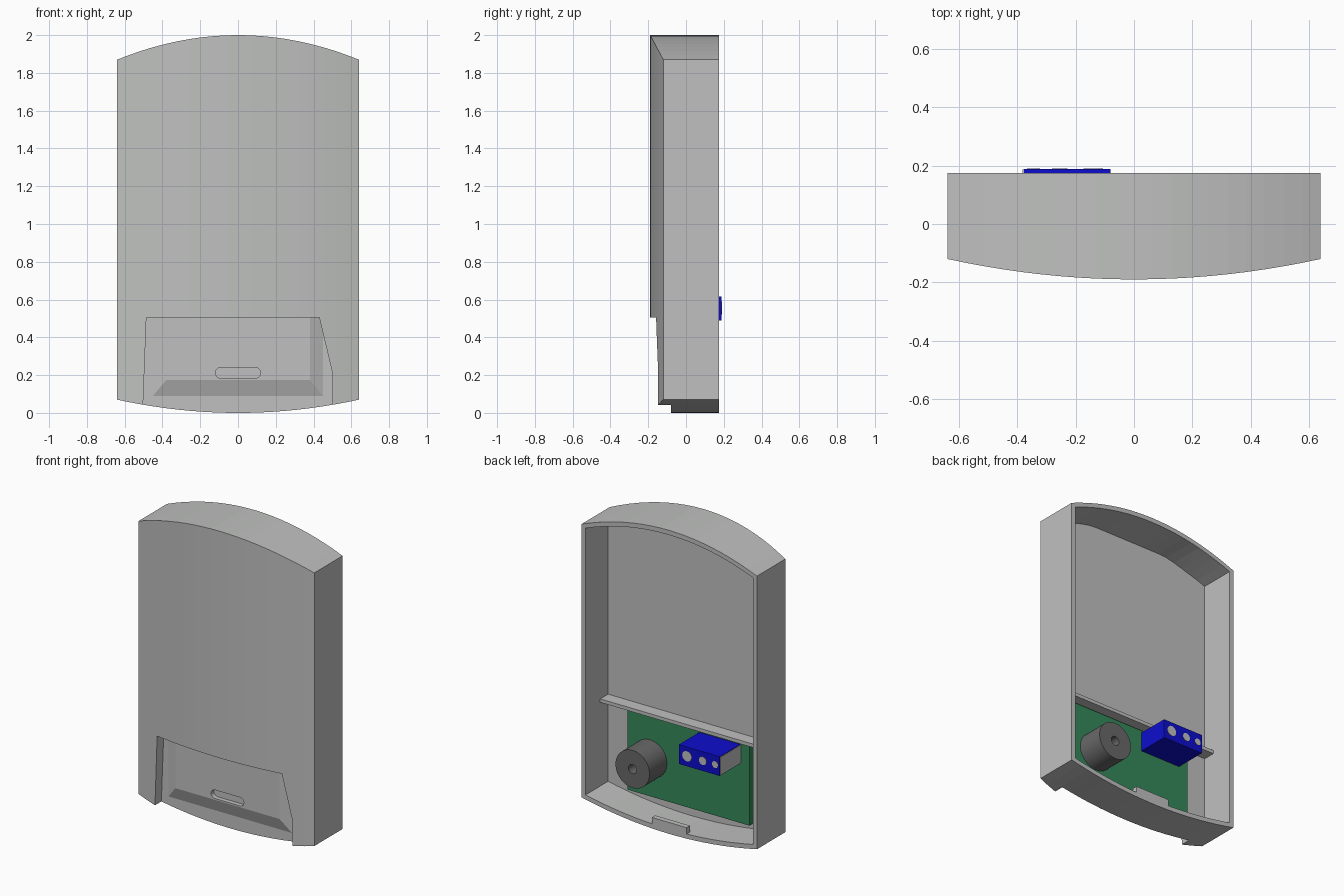
import bpy, bmesh, math
from mathutils import Matrix

cube = bpy.data.objects.get("Cube")
if cube:
    bpy.data.objects.remove(cube, do_unlink=True)


def material(name, rgb):
    m = bpy.data.materials.new(name)
    m.use_nodes = True
    m.diffuse_color = (*rgb, 1)
    m.node_tree.nodes["Principled BSDF"].inputs["Base Color"].default_value = (*rgb, 1)
    return m


GREY = material("light grey plastic", (0.52, 0.53, 0.52))
DARK = material("dark grey plastic", (0.14, 0.14, 0.14))
GREEN = material("circuit green", (0.035, 0.25, 0.10))
BLUE = material("terminal blue", (0.004, 0.004, 0.62))


def finish(name, bm, mat):
    bmesh.ops.recalc_face_normals(bm, faces=bm.faces)
    me = bpy.data.meshes.new(name)
    bm.to_mesh(me)
    bm.free()
    me.materials.append(mat)
    ob = bpy.data.objects.new(name, me)
    bpy.context.collection.objects.link(ob)
    return ob


def loft(name, rings, mat):
    """Skin a row of closed rings and cap both ends."""
    bm = bmesh.new()
    rows = [[bm.verts.new(p) for p in ring] for ring in rings]
    n = len(rows[0])
    for a, b in zip(rows, rows[1:]):
        for i in range(n):
            j = (i + 1) % n
            bm.faces.new((a[i], a[j], b[j], b[i]))
    bm.faces.new(rows[0])
    bm.faces.new(rows[-1])
    return finish(name, bm, mat)


def prism(name, outline, y0, y1, mat):
    """Extrude an x, z outline along y."""
    return loft(name, [[(x, y, z) for x, z in outline] for y in (y0, y1)], mat)


def box(name, x0, x1, y0, y1, z0, z1, mat):
    return prism(name, [(x0, z0), (x1, z0), (x1, z1), (x0, z1)], y0, y1, mat)


def rod(name, x, z, r, y0, y1, mat, sides=32):
    ring = [(x + r * math.cos(2 * math.pi * i / sides),
             z + r * math.sin(2 * math.pi * i / sides)) for i in range(sides)]
    return prism(name, ring, y0, y1, mat)


def cut(target, *cutters):
    """Subtract the cutters, bake the result and remove them."""
    for c in cutters:
        mod = target.modifiers.new("cut", "BOOLEAN")
        mod.operation = "DIFFERENCE"
        mod.solver = "EXACT"
        mod.object = c
        c.hide_render = True
    dg = bpy.context.evaluated_depsgraph_get()
    baked = bpy.data.meshes.new_from_object(target.evaluated_get(dg))
    target.modifiers.clear()
    target.data = baked
    for c in cutters:
        bpy.data.objects.remove(c, do_unlink=True)


W, BACK, FLOOR, RECESS, WALL = 0.64, 0.175, -0.06, -0.08, 0.03


def bulge(x):
    return 1 - (x / W) ** 2


def stations(half, n=20):
    return [-half + 2 * half * i / n for i in range(n + 1)]


# Housing: bowed front, arched top and bottom
def outer(x):
    b = bulge(x)
    top, bottom, front = 1.87 + 0.13 * b, 0.07 * (1 - b), -0.12 - 0.07 * b
    return [(x, BACK, bottom), (x, BACK, top), (x, front, top), (x, front, bottom)]


# Open back cavity: arched rim, flatter ceiling against the floor
def inner(x):
    b = bulge(x)
    top, bottom = 1.87 + 0.13 * b - WALL, 0.07 * (1 - b) + WALL
    deep = min(top, 1.945, 1.945 - 0.30 * (abs(x) - 0.31))
    return [(x, 0.18, bottom), (x, 0.18, top), (x, FLOOR, deep), (x, FLOOR, bottom)]


housing = loft("housing", [outer(x) for x in stations(W)], GREY)
cavity = loft("cavity_cutter", [inner(x) for x in stations(W - WALL)], GREY)
recess = prism("recess_cutter", [(-0.485, 0.505), (0.43, 0.505), (0.5, 0.21),
                                 (0.5, -0.1), (-0.508, -0.1)], -0.3, RECESS, GREY)
cut(housing, cavity, recess)

# Raised front panel with chamfered sides and a rounded slot
panel = loft("front_panel", [
    [(-x, y, z), (x, y, z), (x, y, 0.507), (-x, y, 0.507)]
    for x, y, z in ((0.45, RECESS + 0.005, 0.09), (0.45, RECESS, 0.09), (0.38, -0.11, 0.175))], GREY)
slot = []
for side, start in ((1, -90), (-1, 90)):
    for k in range(9):
        a = math.radians(start + 22.5 * k)
        slot.append((side * 0.092 + 0.028 * math.cos(a), 0.212 + 0.028 * math.sin(a)))
cut(panel, prism("slot_cutter", slot, -0.2, -0.05, GREY))

# Inside shelf and bottom catch
box("inner_shelf", -0.612, 0.612, FLOOR - 0.005, 0.022, 0.645, 0.668, GREY)
box("bottom_catch", -0.127, 0.127, 0.14, BACK, 0.015, 0.075, GREY)

# Circuit board
box("circuit_board", -0.445, 0.445, FLOOR - 0.002, -0.025, 0.097, 0.63, GREEN)

# Buzzer with a sound hole
buzzer = rod("buzzer", 0.28, 0.345, 0.124, -0.027, 0.157, DARK, 48)
cut(buzzer, rod("buzzer_hole_cutter", 0.28, 0.345, 0.03, 0.06, 0.3, DARK))
bpy.ops.object.select_all(action="DESELECT")
buzzer.select_set(True)
bpy.context.view_layer.objects.active = buzzer
bpy.ops.object.shade_smooth_by_angle(angle=math.radians(30))

# Screw terminal with wire openings and a grey end plate
box("terminal_block", -0.378, -0.08, -0.027, 0.189, 0.488, 0.615, BLUE)
box("terminal_end_plate", -0.382, -0.378, -0.027, 0.187, 0.492, 0.611, GREY)
for i, (x, r) in enumerate(((-0.14, 0.034), (-0.255, 0.027), (-0.345, 0.022))):
    rod(f"wire_opening_{i + 1}", x, 0.555, r, 0.186, 0.191, GREY, 24)
